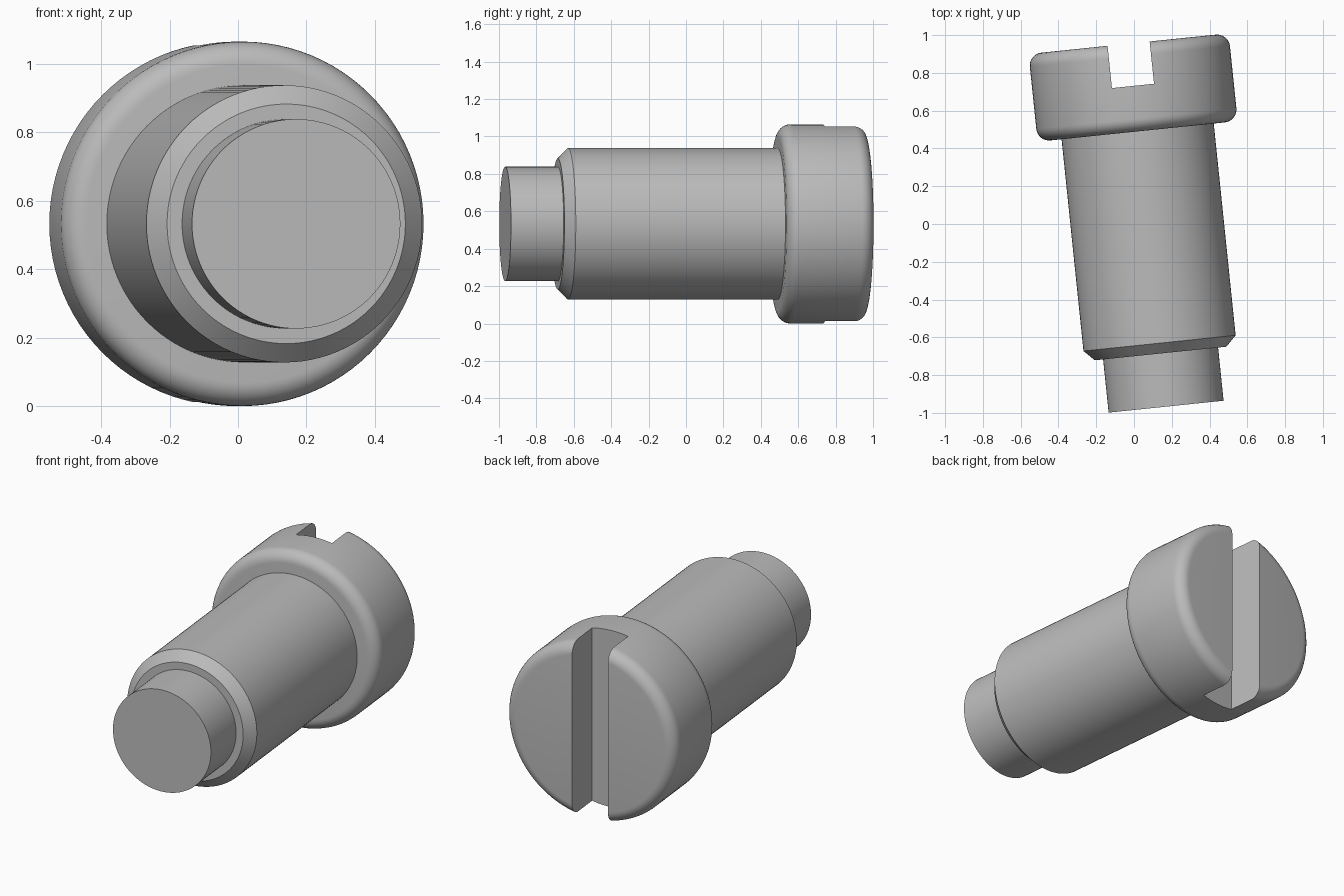
import bpy, bmesh, math
from mathutils import Matrix, Vector

if "Cube" in bpy.data.objects:
    bpy.data.objects.remove(bpy.data.objects["Cube"])

SEGMENTS = 96
TILT = math.radians(5.9)
# The lathe axis (local z) lies along +y, turned slightly towards -x
PLACE = (Matrix.Translation((0.17, -0.967, 0.5325))
         @ Matrix.Rotation(TILT, 4, 'Z') @ Matrix.Rotation(-math.pi / 2, 4, 'X'))

steel = bpy.data.materials.new("grey steel")
steel.diffuse_color = (0.5, 0.5, 0.5, 1)
steel.use_nodes = True
steel.node_tree.nodes["Principled BSDF"].inputs["Base Color"].default_value = steel.diffuse_color


def make_object(name, bm):
    bmesh.ops.recalc_face_normals(bm, faces=bm.faces)
    mesh = bpy.data.meshes.new(name)
    bm.to_mesh(mesh)
    bm.free()
    mesh.materials.append(steel)
    obj = bpy.data.objects.new(name, mesh)
    bpy.context.collection.objects.link(obj)
    obj.matrix_world = PLACE
    return obj


def lathe(name, profile):
    """Closed solid of revolution from (radius, height) points."""
    bm = bmesh.new()
    rings = []
    for r, h in profile:
        rings.append([bm.verts.new((r * math.cos(t), r * math.sin(t), h))
                      for t in (2 * math.pi * i / SEGMENTS for i in range(SEGMENTS))])
    for a, b in zip(rings, rings[1:]):
        for i in range(SEGMENTS):
            j = (i + 1) % SEGMENTS
            bm.faces.new((a[i], a[j], b[j], b[i]))
    bm.faces.new(rings[0])
    bm.faces.new(rings[-1])
    return make_object(name, bm)


def fillet(r, h, size, start):
    """Quarter-circle of profile points around centre (r, h)."""
    angles = [math.radians(start + 90 * i / 8) for i in range(9)]
    return [(r + size * math.cos(a), h + size * math.sin(a)) for a in angles]


# Shank: narrow tip, chamfered shoulder and main cylinder
shank = lathe("shank", [(0.306, 0), (0.306, 0.283), (0.35, 0.283),
                        (0.405, 0.338), (0.405, 1.466)])

# Head: short cylinder with both rims rounded
R, LOW, HIGH, ROUND = 0.5325, 1.465, 1.932, 0.068
head = lathe("slotted_head", fillet(R - ROUND, LOW + ROUND, ROUND, -90)
             + fillet(R - ROUND, HIGH - ROUND, ROUND, 0))

# Screwdriver slot, cut straight across the head
bm = bmesh.new()
bmesh.ops.create_cube(bm, size=1)
bmesh.ops.scale(bm, vec=(0.224, 1.4, 0.6), verts=bm.verts)
bmesh.ops.translate(bm, vec=(0, 0, 1.707 + 0.3), verts=bm.verts)
cutter = make_object("slot_cutter", bm)
cutter.hide_render = True
cutter.hide_set(True)
cut = head.modifiers.new("slot", 'BOOLEAN')
cut.operation = 'DIFFERENCE'
cut.solver = 'EXACT'
cut.object = cutter

# Apply the cut, then smooth the round surfaces while keeping edges sharp
bpy.context.view_layer.update()
bpy.context.view_layer.objects.active = head
head.select_set(True)
bpy.ops.object.modifier_apply(modifier="slot")
bpy.data.objects.remove(cutter)
shank.select_set(True)
bpy.ops.object.shade_smooth_by_angle(angle=math.radians(30))
